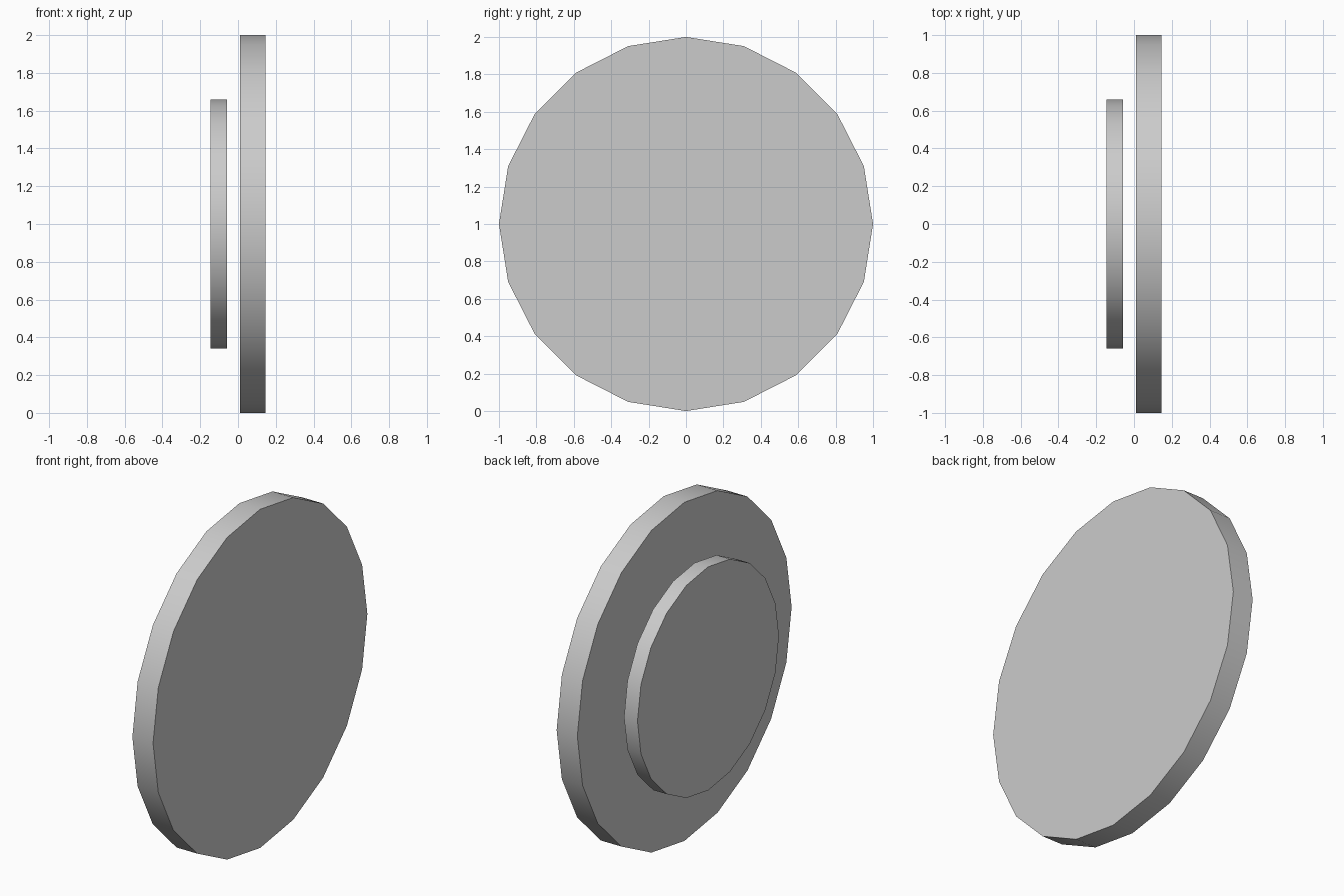
import bpy
from math import radians

if "Cube" in bpy.data.objects:
    bpy.data.objects.remove(bpy.data.objects["Cube"])


def disc(name, radius, x0, x1):
    """20-sided disc standing upright, its axis along x."""
    bpy.ops.mesh.primitive_cylinder_add(
        vertices=20, radius=radius, depth=x1 - x0,
        location=((x0 + x1) / 2, 0, 1), rotation=(0, radians(90), 0))
    ob = bpy.context.object
    ob.name = name
    bpy.ops.object.transform_apply(location=False, rotation=True, scale=False)
    bpy.ops.object.shade_smooth_by_angle(angle=radians(30))
    return ob


# Large front plate
disc("large_disc", 1.0, 0.01, 0.145)

# Smaller plate floating just behind it
disc("small_disc", 0.66, -0.145, -0.057)
